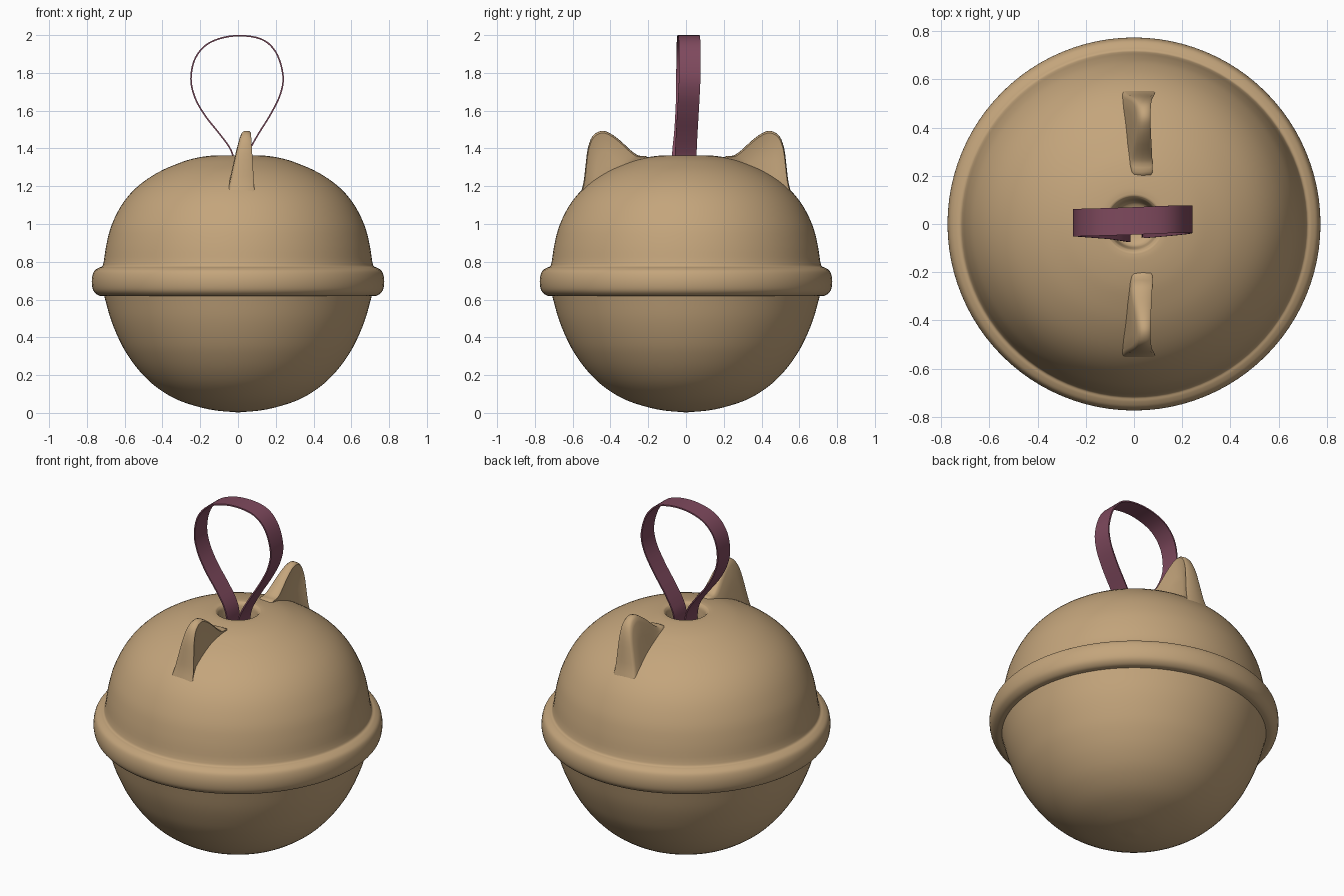
import bpy, bmesh, math
from mathutils import Vector

if "Cube" in bpy.data.objects:
    bpy.data.objects.remove(bpy.data.objects["Cube"])


def material(name, rgb):
    m = bpy.data.materials.new(name)
    m.diffuse_color = (*rgb, 1)
    m.use_nodes = True
    m.node_tree.nodes["Principled BSDF"].inputs["Base Color"].default_value = m.diffuse_color
    return m


tan = material("warm_tan", (0.55, 0.375, 0.20))
plum = material("plum", (0.21, 0.067, 0.11))


def smooth_path(pts, n=4):
    """Catmull-Rom interpolation through the points."""
    p = [Vector(q) for q in pts]
    p = [2 * p[0] - p[1]] + p + [2 * p[-1] - p[-2]]
    out = []
    for i in range(1, len(p) - 2):
        a, b, c, d = p[i - 1:i + 3]
        for k in range(n):
            t = k / n
            out.append(0.5 * (2 * b + (c - a) * t + (2 * a - 5 * b + 4 * c - d) * t * t
                              + (3 * b - a - 3 * c + d) * t ** 3))
    out.append(p[-2])
    return out


def make(name, bm, mat):
    bmesh.ops.recalc_face_normals(bm, faces=bm.faces)
    me = bpy.data.meshes.new(name)
    bm.to_mesh(me)
    bm.free()
    me.materials.append(mat)
    ob = bpy.data.objects.new(name, me)
    bpy.context.collection.objects.link(ob)
    bpy.ops.object.select_all(action='DESELECT')
    ob.select_set(True)
    bpy.context.view_layer.objects.active = ob
    bpy.ops.object.shade_smooth_by_angle(angle=math.radians(50))
    return ob


def bridge(bm, rings, closed):
    for r, s in zip(rings, rings[1:]):
        n = len(r)
        for i in range(n if closed else n - 1):
            j = (i + 1) % n
            bm.faces.new((r[i], r[j], s[j], s[i]))


def lathe(name, profile, mat, seg=96):
    bm = bmesh.new()
    rings = [[bm.verts.new((r * math.cos(2 * math.pi * i / seg), r * math.sin(2 * math.pi * i / seg), z))
              for i in range(seg)] for r, z in profile]
    bridge(bm, rings, True)
    bm.faces.new(rings[0])
    bm.faces.new(rings[-1])
    return make(name, bm, mat)


# Bell body: lower bowl, rim band, upper dome, cord hole
lower = [(0.01, 0.003), (0.15, 0.018), (0.31, 0.065), (0.43, 0.135), (0.52, 0.22), (0.59, 0.315),
         (0.635, 0.40), (0.675, 0.50), (0.708, 0.618)]
band = [(0.708, 0.618), (0.738, 0.622), (0.763, 0.643), (0.773, 0.675), (0.773, 0.715),
        (0.762, 0.75), (0.738, 0.768), (0.719, 0.776), (0.711, 0.80)]
upper = [(0.711, 0.80), (0.695, 0.90), (0.667, 1.0), (0.61, 1.11), (0.53, 1.20), (0.42, 1.275),
         (0.30, 1.327), (0.22, 1.35), (0.15, 1.361), (0.118, 1.361)]
hole = [(0.118, 1.361), (0.106, 1.345), (0.10, 1.31), (0.09, 1.26), (0.05, 1.24), (0.01, 1.238)]
profile = []
for part in (lower, band, upper, hole):
    profile += [tuple(v) for v in smooth_path(part)][:-1]
lathe("bell_body", profile, tan)

# Ears: thin, hollow on the +x side, tapering upward at the back
EAR = [(0.17, 1.27), (0.20, 1.352), (0.25, 1.362), (0.29, 1.388), (0.35, 1.443), (0.405, 1.482),
       (0.45, 1.493), (0.495, 1.465), (0.52, 1.40), (0.532, 1.31), (0.542, 1.225), (0.56, 1.15)]


def ear(name, side):
    outline = [tuple(v) for v in smooth_path(EAR, 3)]
    cy, cz = 0.42, 1.27
    bm = bmesh.new()

    def ring(k, xfun):
        out = []
        for y, z in outline:
            yy, zz = cy + (y - cy) * k, cz + (z - cz) * k
            out.append(bm.verts.new((xfun(zz), side * yy, zz)))
        return out

    back = lambda z: 0.012 - 0.22 * (1.46 - z)
    front = lambda z: 0.07 + 0.06 * (1.46 - z)
    rings = [ring(0.5, lambda z: back(z) - 0.006), ring(0.85, lambda z: back(z) - 0.002),
             ring(0.95, lambda z: back(z) + 0.003),
             ring(0.99, lambda z: back(z) + 0.012), ring(1.0, lambda z: 0.5 * (back(z) + front(z))),
             ring(0.99, lambda z: front(z) - 0.008), ring(0.95, front),
             ring(0.85, lambda z: front(z) - 0.006), ring(0.5, lambda z: front(z) - 0.02)]
    bridge(bm, rings, True)
    bm.faces.new(rings[0])
    bm.faces.new(rings[-1])
    return make(name, bm, tan)


ear("ear_front", -1)
ear("ear_back", 1)

# Ribbon loop: x, centre y, z along the path
path = [(-0.018, -0.018, 1.25), (-0.022, -0.018, 1.34), (-0.045, -0.014, 1.405), (-0.10, -0.006, 1.48),
        (-0.175, 0.0, 1.575), (-0.228, 0.004, 1.67), (-0.249, 0.005, 1.77), (-0.225, 0.006, 1.88),
        (-0.15, 0.008, 1.96), (-0.02, 0.012, 1.996), (0.12, 0.018, 1.98), (0.20, 0.02, 1.91),
        (0.238, 0.02, 1.79), (0.225, 0.016, 1.69), (0.175, 0.01, 1.585), (0.11, 0.004, 1.48),
        (0.065, 0.0, 1.40), (0.042, 0.0, 1.34), (0.035, 0.0, 1.25)]
centre = smooth_path(path, 5)
bm = bmesh.new()
rings = []
for i, c in enumerate(centre):
    t = centre[min(i + 1, len(centre) - 1)] - centre[max(i - 1, 0)]
    nrm = Vector((t.z, 0, -t.x)).normalized() * 0.004
    w = Vector((0, 0.057, 0))
    rings.append([bm.verts.new(c + a) for a in (nrm + w, nrm - w, -nrm - w, -nrm + w)])
bridge(bm, rings, True)
bm.faces.new(rings[0])
bm.faces.new(rings[-1])
make("ribbon_loop", bm, plum)
